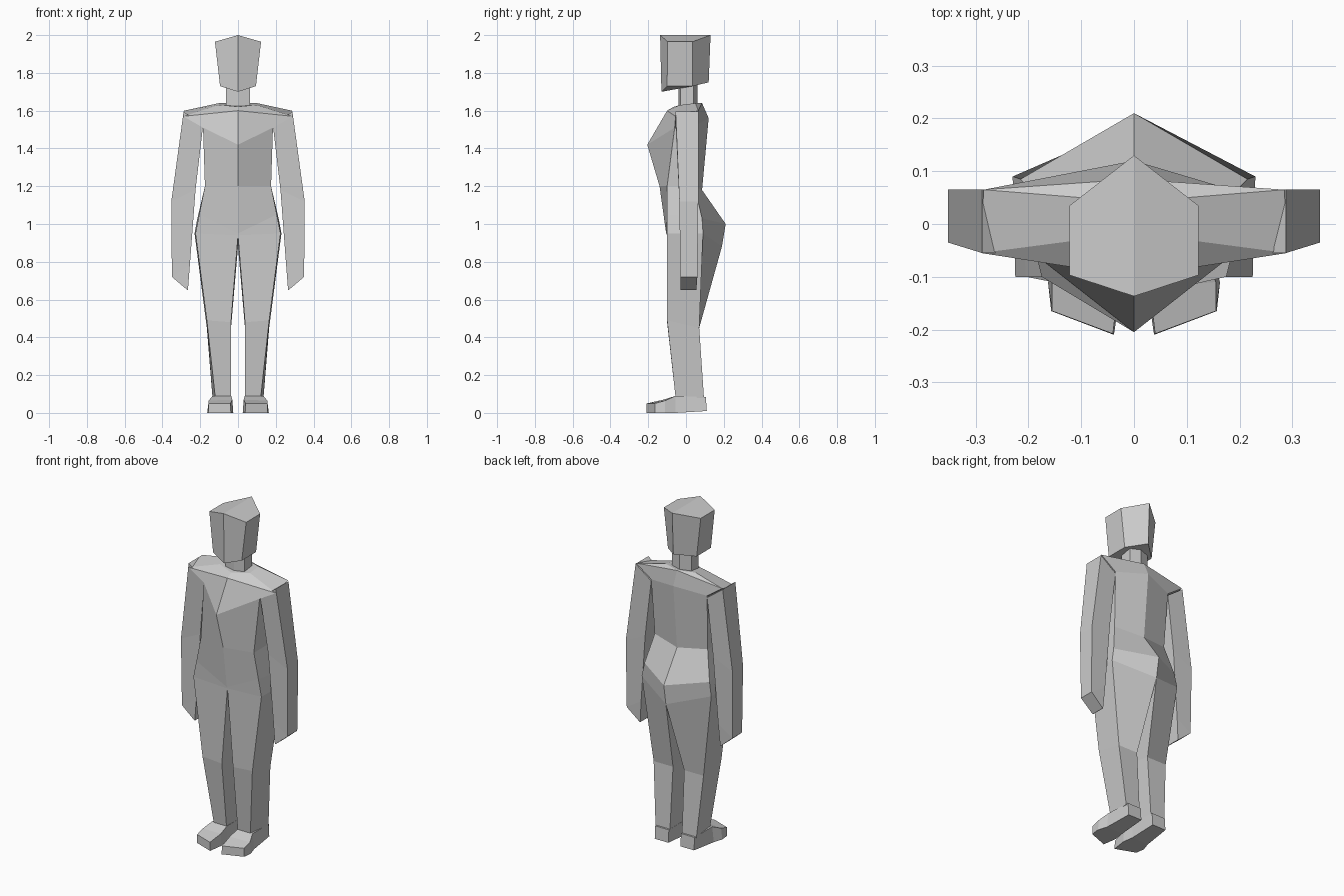
import bpy
import bmesh

old = bpy.data.objects.get("Cube")
if old:
    bpy.data.objects.remove(old, do_unlink=True)

grey = bpy.data.materials.new("plain_grey")
grey.use_nodes = True
grey.diffuse_color = (0.6, 0.6, 0.6, 1)
grey.node_tree.nodes["Principled BSDF"].inputs["Base Color"].default_value = grey.diffuse_color


def loft(name, rings, caps):
    """Skin closed rings of points; caps lists the index loops closing each end."""
    bm = bmesh.new()
    verts = [[bm.verts.new(point) for point in ring] for ring in rings]
    count = len(rings[0])
    for low, high in zip(verts, verts[1:]):
        for i in range(count):
            j = (i + 1) % count
            bm.faces.new((low[i], low[j], high[j], high[i]))
    for end in (verts[0], verts[-1]):
        for cap in caps:
            bm.faces.new([end[i] for i in cap])
    bmesh.ops.recalc_face_normals(bm, faces=bm.faces)
    mesh = bpy.data.meshes.new(name)
    bm.to_mesh(mesh)
    bm.free()
    mesh.materials.append(grey)
    obj = bpy.data.objects.new(name, mesh)
    bpy.context.collection.objects.link(obj)
    return obj


def flip(point):
    return (-point[0], point[1], point[2])


def central_part(name, halves):
    """Half rings run front centre, side front, side back, back centre."""
    rings = [half + [flip(half[2]), flip(half[1])] for half in halves]
    return loft(name, rings, [(0, 1, 2, 3), (0, 5, 4, 3)])


def paired_part(name, rings):
    """Four-sided limb made once for each side of the body."""
    loft("left_" + name, rings, [(0, 1, 2, 3)])
    loft("right_" + name, [[flip(p) for p in ring] for ring in rings], [(0, 1, 2, 3)])


# Torso from crotch to collar, with the chest and seat as centre ridges
central_part("torso", [
    [(0, -.1, .94), (.225, -.1, .95), (.23, .09, .95), (0, .19, .88)],
    [(0, -.105, .95), (.205, -.1, 1.05), (.215, .085, 1.03), (0, .21, 1)],
    [(0, -.14, 1.2), (.175, -.1, 1.2), (.175, .045, 1.2), (0, .085, 1.18)],
    [(0, -.205, 1.42), (.185, -.06, 1.51), (.185, .065, 1.53), (0, .12, 1.56)],
    [(0, -.1, 1.6), (.29, -.055, 1.57), (.285, .065, 1.6), (0, .085, 1.64)],
    [(0, -.065, 1.62), (.1, -.03, 1.63), (.1, .05, 1.64), (0, .08, 1.64)],
])

# Neck
central_part("neck", [
    [(0, -.04, 1.6), (.063, -.03, 1.6), (.063, .04, 1.6), (0, .06, 1.6)],
    [(0, -.04, 1.74), (.063, -.03, 1.74), (.063, .04, 1.74), (0, .06, 1.74)],
])

# Head with a ridged top
central_part("head", [
    [(0, -.13, 1.7), (.095, -.1, 1.73), (.095, .035, 1.73), (0, .12, 1.75)],
    [(0, -.137, 2), (.122, -.097, 1.965), (.122, .035, 1.965), (0, .13, 2)],
])


def arm_ring(inner, outer, front, back):
    """Rectangular section between an inner and an outer (x, z) point."""
    return [(inner[0], front, inner[1]), (outer[0], front, outer[1]),
            (outer[0], back, outer[1]), (inner[0], back, inner[1])]


# Arms: shoulder, elbow, wrist, fingertip
paired_part("arm", [
    arm_ring((.185, 1.52), (.288, 1.595), -.055, .065),
    arm_ring((.225, 1.18), (.353, 1.12), -.035, .065),
    arm_ring((.255, .78), (.35, .72), -.03, .06),
    arm_ring((.265, .65), (.27, .652), -.03, .055),
])

# Legs: hip, knee, ankle
paired_part("leg", [
    [(0, -.1, .94), (.225, -.1, .95), (.23, .09, .95), (0, .19, .88)],
    [(.037, -.1, .48), (.165, -.1, .49), (.165, .07, .45), (.037, .07, .45)],
    [(.037, -.055, .08), (.12, -.055, .08), (.135, .095, .08), (.04, .095, .08)],
])

# Feet: heel, instep, ball, angled toe
paired_part("foot", [
    [(.04, .11, .01), (.13, .11, .01), (.13, .105, .085), (.04, .105, .085)],
    [(.035, -.055, 0), (.145, -.055, 0), (.135, -.055, .09), (.035, -.055, .09)],
    [(.025, -.12, 0), (.163, -.11, 0), (.155, -.11, .065), (.03, -.12, .07)],
    [(.038, -.21, 0), (.157, -.165, 0), (.155, -.165, .05), (.04, -.208, .05)],
])
